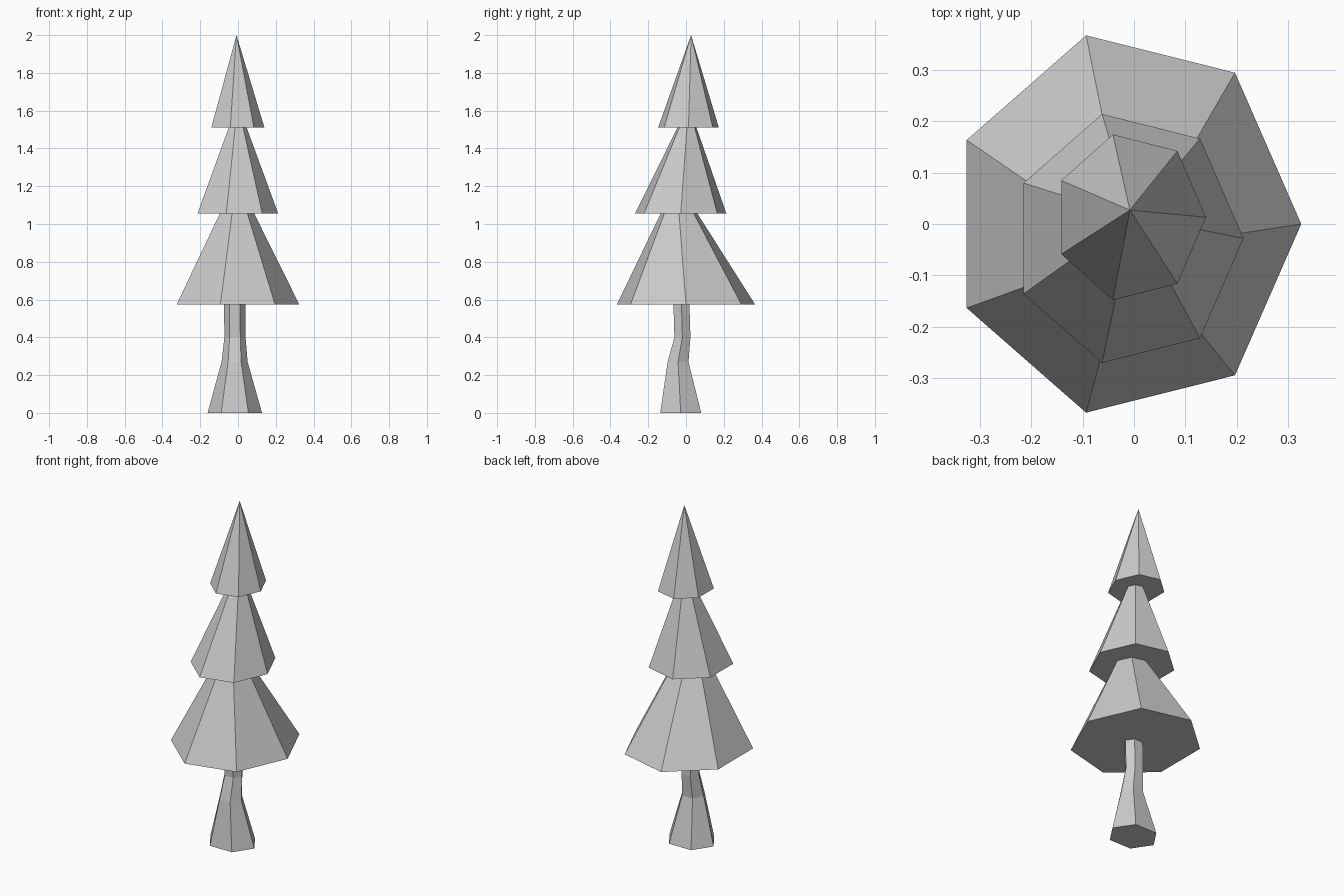
import bpy, bmesh
from math import cos, sin, tau

if "Cube" in bpy.data.objects:
    bpy.data.objects.remove(bpy.data.objects["Cube"])


def loft(name, sides, rings, apex=None):
    """Join elliptical rings (cx, cy, rx, ry, z) into a closed flat-shaded body."""
    bm = bmesh.new()
    loops = [[bm.verts.new((cx + rx * cos(tau * i / sides),
                            cy + ry * sin(tau * i / sides), z))
              for i in range(sides)]
             for cx, cy, rx, ry, z in rings]
    bm.faces.new(loops[0][::-1])
    for a, b in zip(loops, loops[1:]):
        for i in range(sides):
            j = (i + 1) % sides
            bm.faces.new((a[i], a[j], b[j], b[i]))
    top = loops[-1]
    if apex:
        tip = bm.verts.new(apex)
        for i in range(sides):
            bm.faces.new((top[i], top[(i + 1) % sides], tip))
    else:
        bm.faces.new(top)
    bmesh.ops.recalc_face_normals(bm, faces=bm.faces)
    mesh = bpy.data.meshes.new(name)
    bm.to_mesh(mesh)
    bm.free()
    obj = bpy.data.objects.new(name, mesh)
    bpy.context.collection.objects.link(obj)
    return obj


# Crooked six-sided trunk
loft("trunk", 6, [
    (-0.017, -0.028, 0.144, 0.125, 0.00),
    (-0.018, -0.042, 0.069, 0.064, 0.27),
    (-0.016, -0.019, 0.056, 0.049, 0.40),
    (-0.017, -0.024, 0.057, 0.049, 0.573),
])

# Three seven-sided tiers of foliage, each stepping out over the one below
loft("foliage", 7, [
    (-0.017, 0.000, 0.342, 0.376, 0.573),
    (-0.010, -0.037, 0.096, 0.100, 1.055),
    (-0.012, -0.028, 0.225, 0.248, 1.055),
    (-0.004, 0.005, 0.050, 0.052, 1.51),
    (-0.008, 0.013, 0.148, 0.165, 1.51),
], apex=(-0.008, 0.027, 2.0))
